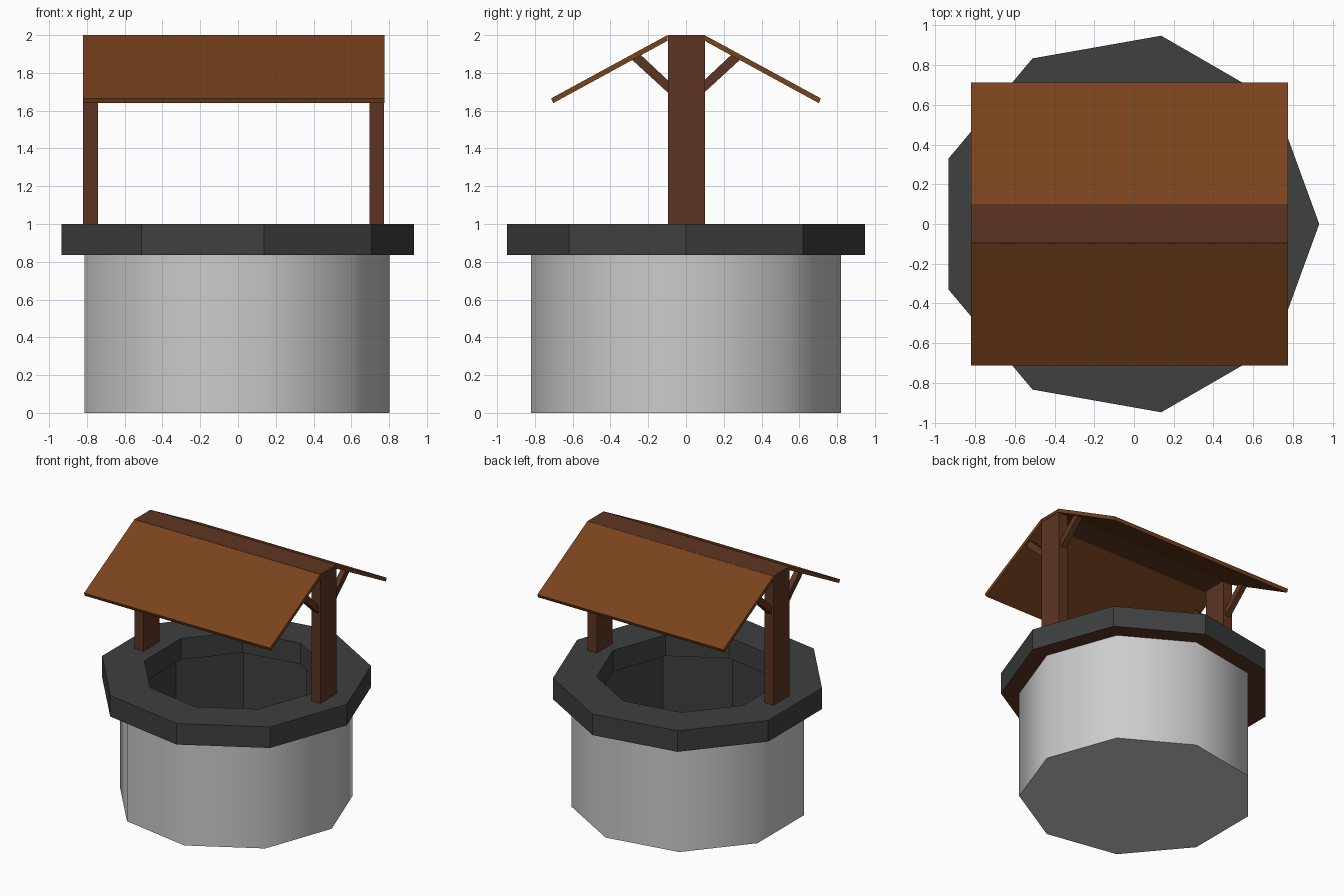
import bpy, bmesh, math

if "Cube" in bpy.data.objects:
    bpy.data.objects.remove(bpy.data.objects["Cube"])

SIDES = 9
CX = -0.03          # axis of the nine-sided well


def material(name, rgb):
    m = bpy.data.materials.new(name)
    m.diffuse_color = (*rgb, 1)
    m.use_nodes = True
    m.node_tree.nodes["Principled BSDF"].inputs["Base Color"].default_value = m.diffuse_color
    return m


stone = material("dark_stone", (0.047, 0.052, 0.049))
timber = material("timber", (0.11, 0.036, 0.016))
board = material("roof_board", (0.19, 0.056, 0.012))


def finish(name, bm, mats):
    me = bpy.data.meshes.new(name)
    bm.to_mesh(me)
    bm.free()
    for m in mats:
        me.materials.append(m)
    ob = bpy.data.objects.new(name, me)
    bpy.context.collection.objects.link(ob)
    return ob


def lathe(name, profile, mats=(), closed=False, cap=None, slots={}):
    """Turn an (r, z) profile into a nine-sided solid or shell."""
    bm = bmesh.new()
    rings = []
    for r, z in profile:
        rings.append([bm.verts.new((CX + r * math.cos(math.tau * k / SIDES),
                                    r * math.sin(math.tau * k / SIDES), z))
                      for k in range(SIDES)])
    n = len(rings)
    for i in range(n if closed else n - 1):
        a, b = rings[i], rings[(i + 1) % n]
        for k in range(SIDES):
            j = (k + 1) % SIDES
            f = bm.faces.new((a[k], a[j], b[j], b[k]))
            f.material_index = slots.get(i, 0)
    if cap == "first":
        bm.faces.new(rings[0][::-1])
    elif cap == "last":
        bm.faces.new(rings[-1])
    return finish(name, bm, mats)


def extrude_x(name, outline, x0, x1, mat):
    """Extrude a (y, z) outline along x."""
    bm = bmesh.new()
    a = [bm.verts.new((x0, y, z)) for y, z in outline]
    b = [bm.verts.new((x1, y, z)) for y, z in outline]
    n = len(outline)
    bm.faces.new(a)
    bm.faces.new(b[::-1])
    for i in range(n):
        j = (i + 1) % n
        bm.faces.new((a[i], b[i], b[j], a[j]))
    bmesh.ops.recalc_face_normals(bm, faces=bm.faces[:])
    return finish(name, bm, [mat])


# Round wall, smooth shaded, closed underneath
wall = lathe("well_wall", [(0.833, 0), (0.833, 0.84)], cap="first")
bpy.context.view_layer.objects.active = wall
wall.select_set(True)
bpy.ops.object.shade_smooth_by_angle(angle=math.radians(45))

# Dark shaft inside the wall
lathe("well_shaft", [(0.715, 0.84), (0.715, 0.01)], [stone], cap="last")

# Stone rim with a brown underside
lathe("well_rim", [(0.963, 0.837), (0.963, 1.0), (0.655, 1.0), (0.655, 0.837)],
      [stone, timber], closed=True, slots={3: 1})

# Posts, each with a pair of braces
for side, x0, x1 in (("left", -0.82, -0.742), ("right", 0.695, 0.773)):
    extrude_x(side + "_post", [(-0.095, 0.99), (0.1, 0.99), (0.1, 1.998), (-0.095, 1.998)],
              x0, x1, timber)
    for s, end in ((-1, "front"), (1, "back")):
        brace = [(0.09, 1.69), (0.295, 1.878), (0.25, 1.905), (0.09, 1.755)]
        extrude_x(f"{side}_{end}_brace", [(s * y, z) for y, z in brace],
                  x0 + 0.018, x1 - 0.018, timber)

# Flat ridge and the two sloping roof panels
X0, X1 = -0.82, 0.775
extrude_x("roof_ridge", [(-0.095, 1.975), (0.1, 1.975), (0.1, 2.0), (-0.095, 2.0)],
          X0, X1, timber)
for s, end in ((-1, "front"), (1, "back")):
    slope = [(0.098, 2.0), (0.714, 1.665), (0.703, 1.64), (0.098, 1.97)]
    extrude_x(end + "_roof_panel", [(s * y, z) for y, z in slope], X0, X1, board)
